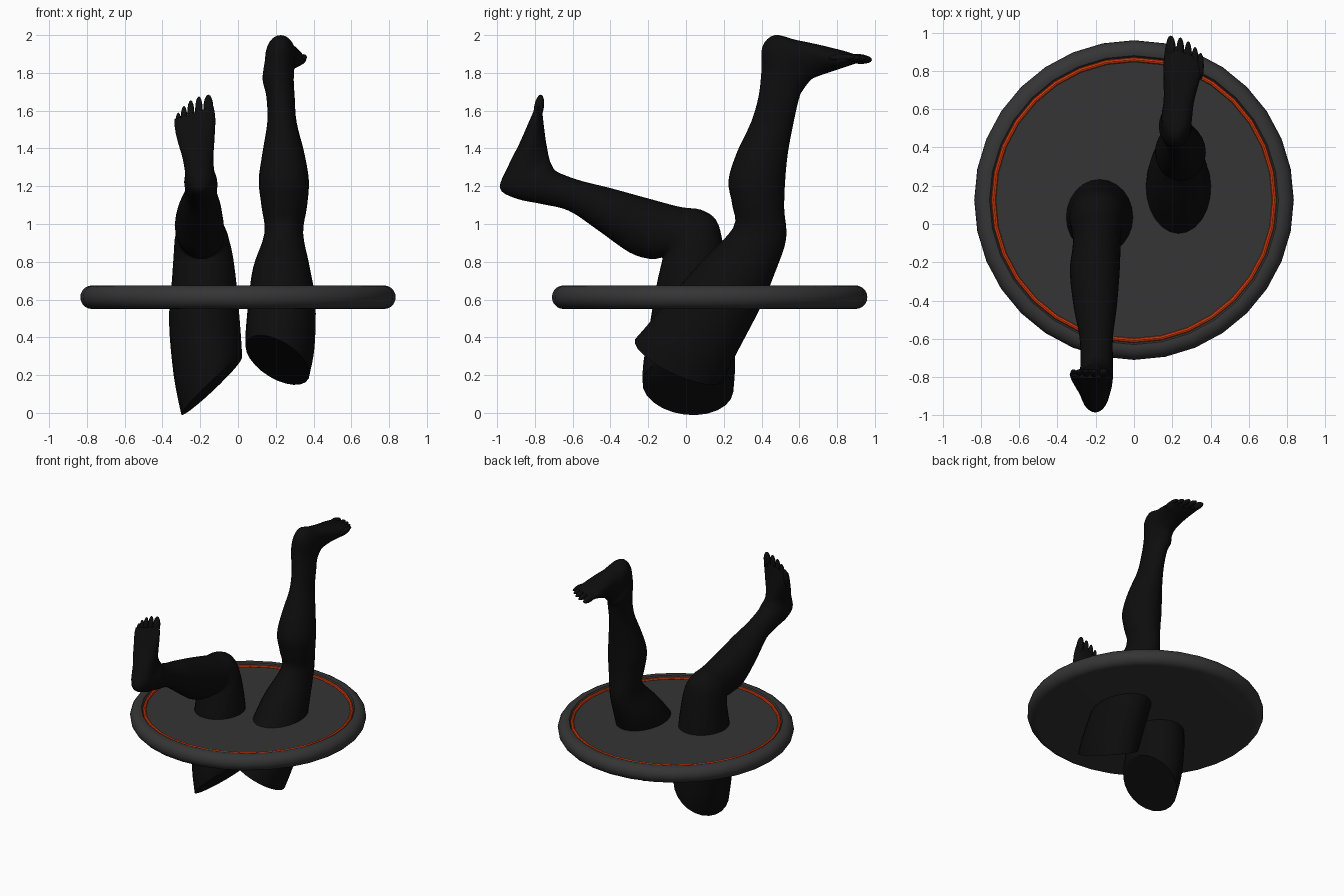
import bpy, bmesh, math
from mathutils import Vector


def material(name, rgb):
    m = bpy.data.materials.new(name)
    m.diffuse_color = (*rgb, 1)
    return m


BLACK = material("black", (0.004, 0.004, 0.004))
GREY = material("dark_grey", (0.035, 0.035, 0.035))
ORANGE = material("orange", (0.68, 0.045, 0.004))


def finish(bm, name, mat, angle=45):
    bmesh.ops.recalc_face_normals(bm, faces=bm.faces)
    me = bpy.data.meshes.new(name)
    bm.to_mesh(me)
    bm.free()
    ob = bpy.data.objects.new(name, me)
    bpy.context.collection.objects.link(ob)
    me.materials.append(mat)
    bpy.ops.object.select_all(action='DESELECT')
    ob.select_set(True)
    bpy.context.view_layer.objects.active = ob
    bpy.ops.object.shade_smooth_by_angle(angle=math.radians(angle))
    return ob


def smooth_rows(rows, steps=4):
    # Catmull-Rom interpolation between the key cross-sections
    out = []
    for i in range(len(rows) - 1):
        p0, p1 = rows[max(i - 1, 0)], rows[i]
        p2, p3 = rows[i + 1], rows[min(i + 2, len(rows) - 1)]
        for k in range(steps):
            t = k / steps
            out.append([0.5 * (2 * b + (c - a) * t + (2 * a - 5 * b + 4 * c - d) * t * t
                               + (3 * b - a - 3 * c + d) * t ** 3)
                        for a, b, c, d in zip(p0, p1, p2, p3)])
    return out + [list(rows[-1])]


def leg(name, rows, toes, sides=24):
    # each row: back (y, z), front (y, z), x min, x max, slant of the section
    bm = bmesh.new()
    rings = []
    for ya, za, yb, zb, x0, x1, s in smooth_rows(rows):
        c = Vector(((x0 + x1) / 2, (ya + yb) / 2, (za + zb) / 2))
        u = Vector((0, (yb - ya) / 2, (zb - za) / 2))
        n = Vector((0, -u.z, u.y)).normalized()
        ring = []
        for i in range(sides):
            a = math.tau * i / sides
            side = Vector(((x1 - x0) / 2, 0, 0)) + n * s
            ring.append(bm.verts.new(c + side * math.cos(a) + u * math.sin(a)))
        rings.append(ring)
    for r, q in zip(rings, rings[1:]):
        for i in range(sides):
            j = (i + 1) % sides
            bm.faces.new((r[i], r[j], q[j], q[i]))
    bm.faces.new(rings[0])
    bm.faces.new(rings[-1])
    # toes: long rounded pads from foot to tip
    for base, tip, r in toes:
        base, tip = Vector(base), Vector(tip)
        d = tip - base
        v = bmesh.ops.create_uvsphere(bm, u_segments=12, v_segments=8, radius=1)["verts"]
        q = d.to_track_quat('Z', 'Y')
        for p in v:
            z = math.copysign(abs(p.co.z) ** 1.0, p.co.z) * d.length / 2
            p.co = (base + tip) / 2 + q @ Vector((p.co.x * r, p.co.y * r, z))
    return finish(bm, name, BLACK)


# straight leg, foot pointing to the back
leg("straight_leg", [
    (-0.27, 0.39, 0.20, 0.17, 0.04, 0.38, -0.08),
    (-0.20, 0.47, 0.26, 0.30, 0.04, 0.405, -0.04),
    (-0.08, 0.62, 0.39, 0.55, 0.055, 0.41, 0),
    (0.08, 0.80, 0.47, 0.74, 0.08, 0.38, 0),
    (0.25, 0.98, 0.53, 0.92, 0.14, 0.345, 0),
    (0.245, 1.10, 0.52, 1.08, 0.125, 0.365, 0),
    (0.225, 1.23, 0.525, 1.23, 0.11, 0.375, 0),
    (0.27, 1.38, 0.54, 1.38, 0.13, 0.35, 0),
    (0.345, 1.54, 0.57, 1.54, 0.155, 0.31, 0),
    (0.385, 1.68, 0.60, 1.67, 0.15, 0.30, 0),
    (0.40, 1.82, 0.62, 1.71, 0.13, 0.295, 0),
    (0.405, 1.94, 0.645, 1.745, 0.14, 0.30, 0),
    (0.47, 2.00, 0.67, 1.77, 0.145, 0.305, 0),
    (0.58, 1.975, 0.72, 1.79, 0.155, 0.315, 0),
    (0.70, 1.95, 0.78, 1.81, 0.155, 0.34, 0),
    (0.82, 1.92, 0.84, 1.83, 0.155, 0.36, -0.02),
    (0.895, 1.895, 0.895, 1.85, 0.165, 0.36, -0.035),
], [((x, t - 0.14, 1.88), (x, t, 1.868 + 0.1 * (x - 0.19)), r) for x, t, r in
    ((0.192, 0.985, 0.026), (0.242, 0.975, 0.02), (0.283, 0.955, 0.019),
     (0.319, 0.925, 0.018), (0.348, 0.895, 0.017))])

# bent leg, shin towards the front and foot pointing up
leg("bent_leg", [
    (-0.23, 0.17, 0.25, 0.11, -0.30, 0.02, 0.15),
    (-0.225, 0.27, 0.26, 0.26, -0.34, 0.02, 0.07),
    (-0.19, 0.48, 0.25, 0.48, -0.365, 0.01, 0),
    (-0.155, 0.68, 0.225, 0.72, -0.35, -0.01, 0),
    (-0.13, 0.79, 0.195, 0.90, -0.34, -0.03, 0),
    (-0.125, 0.82, 0.16, 1.02, -0.335, -0.05, 0),
    (-0.14, 0.82, 0.08, 1.075, -0.325, -0.065, 0),
    (-0.19, 0.815, -0.03, 1.09, -0.32, -0.07, 0),
    (-0.30, 0.85, -0.20, 1.135, -0.335, -0.075, 0),
    (-0.47, 0.97, -0.40, 1.19, -0.315, -0.09, 0),
    (-0.62, 1.07, -0.56, 1.23, -0.285, -0.11, 0),
    (-0.76, 1.105, -0.68, 1.275, -0.28, -0.11, 0),
    (-0.90, 1.135, -0.71, 1.31, -0.285, -0.11, 0),
    (-0.985, 1.19, -0.725, 1.35, -0.28, -0.125, 0),
    (-0.94, 1.31, -0.735, 1.40, -0.295, -0.13, 0),
    (-0.885, 1.42, -0.745, 1.46, -0.32, -0.125, 0),
    (-0.835, 1.53, -0.755, 1.54, -0.335, -0.12, 0.02),
    (-0.805, 1.59, -0.76, 1.59, -0.335, -0.13, 0.035),
], [((x, -0.79, t - 0.14), (x, -0.768, t), r) for x, t, r in
    ((-0.157, 1.685, 0.026), (-0.207, 1.675, 0.02), (-0.25, 1.655, 0.019),
     (-0.286, 1.625, 0.018), (-0.316, 1.59, 0.017))])


def lathe(name, profile, mat, sides=32, closed=False):
    # spin an (r, z) profile round the disc centre
    bm = bmesh.new()
    vs = [bm.verts.new((r, 0, z)) for r, z in profile]
    pairs = list(zip(vs, vs[1:])) + ([(vs[-1], vs[0])] if closed else [])
    es = [bm.edges.new(p) for p in pairs]
    bmesh.ops.spin(bm, geom=vs + es, cent=(0, 0, 0), axis=(0, 0, 1),
                   angle=math.tau, steps=sides)
    bmesh.ops.remove_doubles(bm, verts=bm.verts, dist=0.0005)
    bmesh.ops.translate(bm, verts=bm.verts, vec=(0, 0.125, 0))
    return finish(bm, name, mat, 35)


def circle(r, z, rad, n):
    return [(r + rad * math.cos(math.tau * i / n), z + rad * math.sin(math.tau * i / n))
            for i in range(n)]


# round float: flat plate with rounded rim, and a thin coloured ring on top
edge = [(0.7725 + 0.0625 * math.cos(math.radians(a)), 0.6125 + 0.0625 * math.sin(math.radians(a)))
        for a in range(-90, 91, 18)]
lathe("disc", [(0, 0.55)] + edge + [(0.755, 0.672), (0.745, 0.655), (0, 0.655)], GREY)
lathe("disc_ring", circle(0.734, 0.657, 0.012, 8), ORANGE, closed=True)
